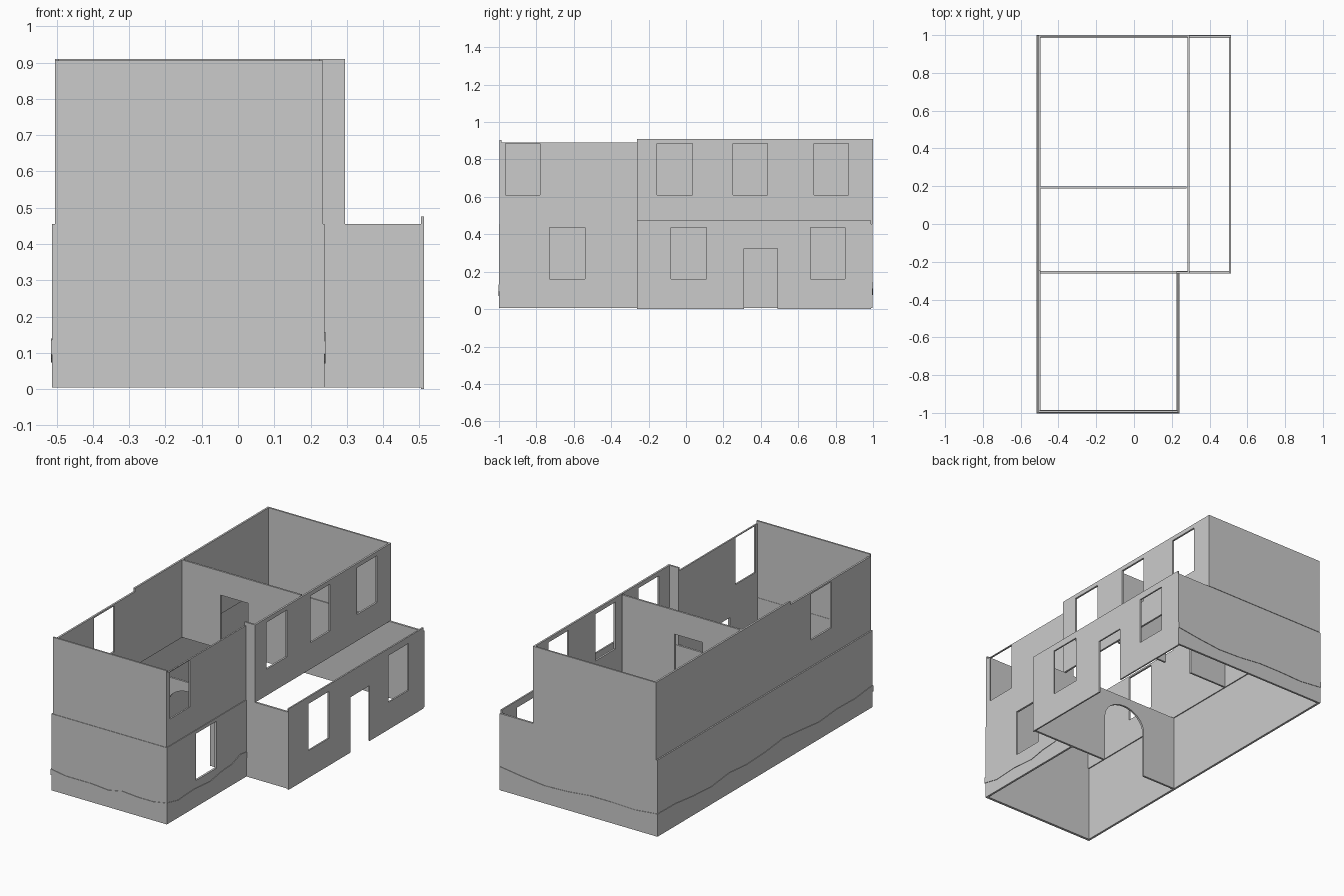
import bpy, bmesh, math
from mathutils import Vector

if "Cube" in bpy.data.objects:
    bpy.data.objects.remove(bpy.data.objects["Cube"])

def finish(name, bm, thick):
    """Give flat faces a thickness and make an object."""
    faces = bm.faces[:]
    ext = bmesh.ops.extrude_face_region(bm, geom=faces)
    moved = [v for v in ext["geom"] if isinstance(v, bmesh.types.BMVert)]
    bmesh.ops.translate(bm, verts=moved, vec=thick)
    bmesh.ops.recalc_face_normals(bm, faces=bm.faces[:])
    # merge coplanar cells into clean panels
    bmesh.ops.dissolve_limit(bm, angle_limit=0.01, verts=bm.verts[:], edges=bm.edges[:])
    me = bpy.data.meshes.new(name)
    bm.to_mesh(me)
    bm.free()
    ob = bpy.data.objects.new(name, me)
    bpy.context.collection.objects.link(ob)
    return ob

def place(axis, pos, a, z):
    return Vector((pos, a, z)) if axis == "x" else Vector((a, pos, z))

def depth(axis, t):
    return Vector((t, 0, 0)) if axis == "x" else Vector((0, t, 0))

def wall(name, axis, p0, p1, a0, a1, z0, z1, holes=()):
    """Wall between p0 and p1 on its thin axis, with rectangular openings (a0, a1, z0, z1)."""
    us = sorted({a0, a1, *[u for h in holes for u in h[:2]]})
    zs = sorted({z0, z1, *[z for h in holes for z in h[2:]]})
    bm = bmesh.new()
    grid = [[bm.verts.new(place(axis, p0, u, z)) for z in zs] for u in us]
    for i in range(len(us) - 1):
        for j in range(len(zs) - 1):
            u, z = (us[i] + us[i + 1]) / 2, (zs[j] + zs[j + 1]) / 2
            if any(h[0] < u < h[1] and h[2] < z < h[3] for h in holes):
                continue
            bm.faces.new((grid[i][j], grid[i + 1][j], grid[i + 1][j + 1], grid[i][j + 1]))
    bmesh.ops.delete(bm, geom=[v for v in bm.verts if not v.link_faces], context="VERTS")
    return finish(name, bm, depth(axis, p1 - p0))

def band(name, axis, p0, p1, tops, width=0.035):
    """Wavy trim strip along a wall; tops = (position, height)."""
    bm = bmesh.new()
    pairs = [(bm.verts.new(place(axis, p0, a, z - width)),
              bm.verts.new(place(axis, p0, a, z))) for a, z in tops]
    for (b0, t0), (b1, t1) in zip(pairs, pairs[1:]):
        bm.faces.new((b0, b1, t1, t0))
    return finish(name, bm, depth(axis, p1 - p0))

Z0, MID, TOP, TOP_F = 0.005, 0.455, 0.91, 0.89
LOW = (0.16, 0.435)
HIGH = (0.61, 0.885)

# Ground floor walls
wall("ground_front_wall", "y", -1.0, -0.985, -0.513, 0.238, Z0, MID)
wall("ground_left_wall", "x", -0.513, -0.5, -0.985, 0.985, Z0, MID)
wall("ground_back_wall", "y", 0.985, 0.997, -0.513, 0.513, Z0, MID)
wall("ground_right_front_wall", "x", 0.226, 0.238, -0.985, -0.262, Z0, MID,
     [(-0.73, -0.54, *LOW)])
wall("extension_wall", "x", 0.504, 0.513, -0.262, 0.99, 0.0, 0.475,
     [(-0.08, 0.11, *LOW), (0.31, 0.49, 0.0, 0.325), (0.665, 0.85, *LOW)])

# Ground cross wall with arched opening
outline = [(-0.5, Z0), (-0.28, Z0)]
outline += [(-0.14 - 0.14 * math.cos(math.pi * i / 16),
             0.28 + 0.12 * math.sin(math.pi * i / 16)) for i in range(17)]
outline += [(0.0, Z0), (0.504, Z0), (0.504, MID), (-0.5, MID)]
bm = bmesh.new()
bm.faces.new([bm.verts.new((x, -0.262, z)) for x, z in outline])
finish("arched_cross_wall", bm, Vector((0, 0.012, 0)))

# Upper floor walls
wall("upper_front_wall", "y", -0.997, -0.987, -0.505, 0.234, MID, 0.905)
wall("upper_left_front_wall", "x", -0.505, -0.494, -0.987, -0.25, MID, TOP_F,
     [(-0.63, -0.44, HIGH[0], 0.88)])
wall("upper_left_rear_wall", "x", -0.505, -0.494, -0.25, 0.99, MID, TOP)
wall("upper_back_wall", "y", 0.99, 1.0, -0.505, 0.295, MID, TOP)
wall("upper_right_front_wall", "x", 0.225, 0.234, -0.987, -0.262, MID, TOP_F,
     [(-0.965, -0.78, HIGH[0], 0.885)])
wall("upper_return_wall", "y", -0.262, -0.252, 0.225, 0.295, MID, TOP)
wall("upper_right_rear_wall", "x", 0.284, 0.295, -0.252, 0.99, MID, TOP,
     [(-0.155, 0.035, *HIGH), (0.25, 0.435, *HIGH), (0.685, 0.87, *HIGH)])
wall("upper_partition", "y", 0.187, 0.198, -0.494, 0.277, MID, TOP,
     [(-0.245, -0.065, MID, 0.77)])

# Wavy trim strips round the base
T = 0.003
band("front_trim", "y", -1.0 - T, -1.0,
     [(-0.516, 0.131), (-0.42, 0.115), (-0.25, 0.115), (-0.14, 0.106),
      (-0.05, 0.124), (0.05, 0.116), (0.15, 0.116), (0.241, 0.132)])
band("right_trim", "x", 0.238, 0.238 + T,
     [(-1.0, 0.132), (-0.9, 0.11), (-0.75, 0.118), (-0.6, 0.106),
      (-0.5, 0.124), (-0.4, 0.13), (-0.32, 0.158), (-0.262, 0.15)])
waves = [0.135, 0.118, 0.122, 0.108, 0.125, 0.14, 0.122, 0.115, 0.128, 0.11, 0.12, 0.138, 0.14]
band("left_trim", "x", -0.513 - T, -0.513,
     [(-1.0 + 2.0 * i / 12, z) for i, z in enumerate(waves)])
band("back_trim", "y", 0.997, 0.997 + T,
     [(-0.516 + 1.029 * i / 7, z) for i, z in
      enumerate([0.14, 0.125, 0.13, 0.13, 0.115, 0.11, 0.125, 0.145])])
